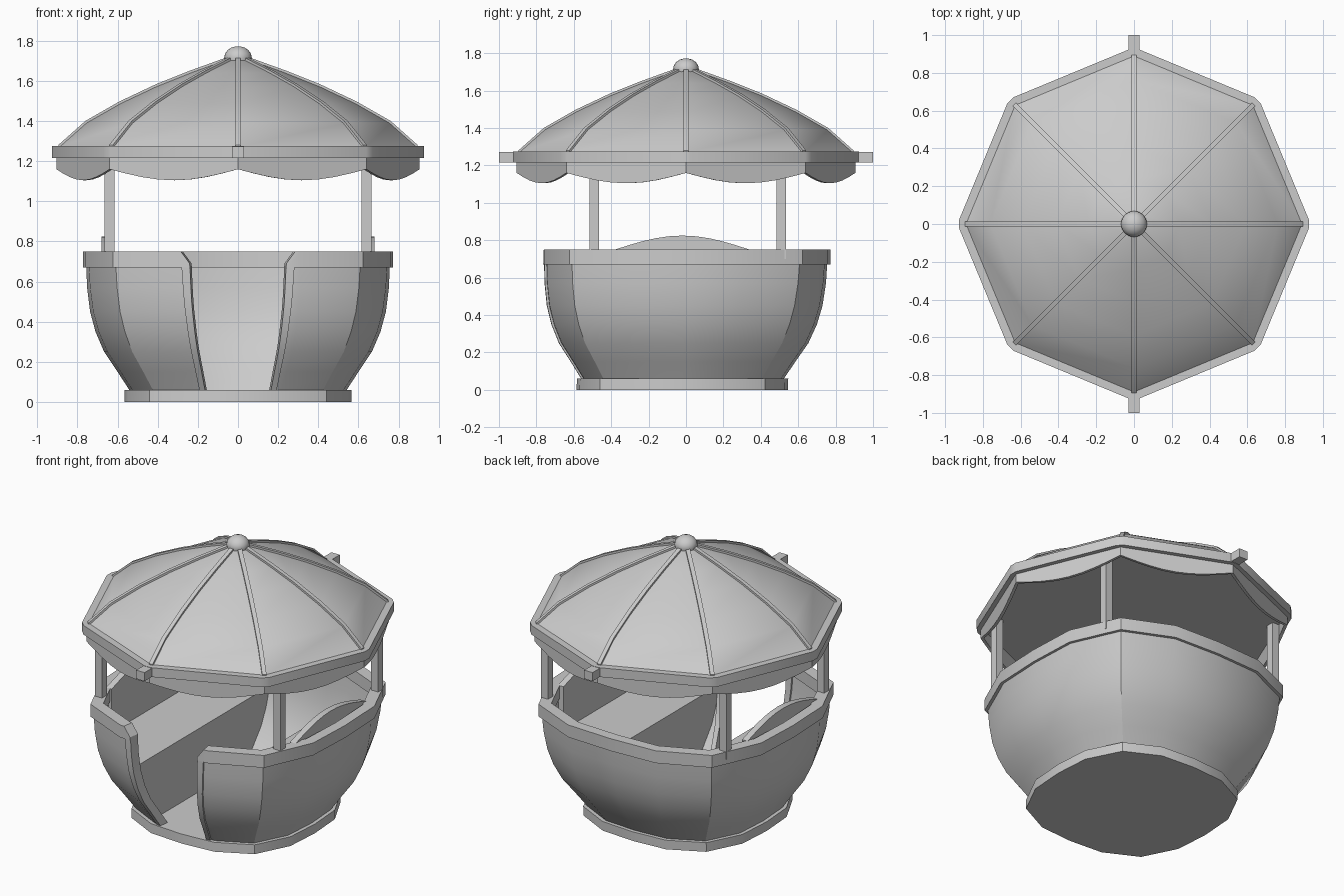
import bpy, bmesh, math
from mathutils import Vector

cube = bpy.data.objects.get("Cube")
if cube:
    bpy.data.objects.remove(cube, do_unlink=True)

grey = bpy.data.materials.new("plain_grey")
grey.use_nodes = True
COLOUR = (0.6, 0.6, 0.6, 1)
grey.diffuse_color = COLOUR
grey.node_tree.nodes["Principled BSDF"].inputs["Base Color"].default_value = COLOUR


def loft(name, rings, closed=False):
    """Skin a list of rings; cap the ends, or join last ring to first."""
    bm = bmesh.new()
    rows = [[bm.verts.new(p) for p in ring] for ring in rings]
    n = len(rows[0])
    pairs = list(zip(rows, rows[1:])) + ([(rows[-1], rows[0])] if closed else [])
    for a, b in pairs:
        for i in range(n):
            j = (i + 1) % n
            bm.faces.new((a[i], a[j], b[j], b[i]))
    if not closed:
        bm.faces.new(rows[0])
        bm.faces.new(rows[-1])
    bmesh.ops.recalc_face_normals(bm, faces=bm.faces)
    mesh = bpy.data.meshes.new(name)
    bm.to_mesh(mesh)
    bm.free()
    mesh.materials.append(grey)
    obj = bpy.data.objects.new(name, mesh)
    bpy.context.collection.objects.link(obj)
    return obj


def box(name, lo, hi):
    ring = lambda z: [(lo[0], lo[1], z), (hi[0], lo[1], z), (hi[0], hi[1], z), (lo[0], hi[1], z)]
    return loft(name, [ring(lo[2]), ring(hi[2])])


def activate(obj):
    bpy.ops.object.select_all(action='DESELECT')
    obj.select_set(True)
    bpy.context.view_layer.objects.active = obj


def cut(obj, tool, operation='DIFFERENCE'):
    activate(obj)
    mod = obj.modifiers.new("cut", 'BOOLEAN')
    mod.object, mod.operation, mod.solver = tool, operation, 'EXACT'
    bpy.ops.object.modifier_apply(modifier=mod.name)


def squircle(half, z, power=3.2, count=16):
    """Rounded-square ring; lower rings sit slightly further forward."""
    shift = -0.02 * (1 - min(z / 0.7, 1))
    ring = []
    for i in range(count):
        a = math.tau * i / count
        c, s = math.cos(a), math.sin(a)
        r = half / (abs(c) ** power + abs(s) ** power) ** (1 / power)
        ring.append((r * c, r * s + shift, z))
    return ring


def octagon(r, z):
    return [(r * math.cos(k * math.pi / 4), r * math.sin(k * math.pi / 4), z) for k in range(8)]


# Bowl-shaped cabin
BOWL = [(0.535, 0.05), (0.60, 0.15), (0.667, 0.25), (0.71, 0.35), (0.737, 0.45), (0.752, 0.57), (0.758, 0.72)]


def bowl_rings(offset):
    return [squircle(h + offset, z, 2.8 + 0.4 * z / 0.7) for h, z in BOWL]


def bowl_shell(name, outer, inner):
    return loft(name, bowl_rings(outer) + bowl_rings(inner)[::-1], closed=True)


def door_prism(name, extra):
    """Tapered doorway block, narrower towards the inside."""
    side = [(0.175, 0.0), (0.185, 0.10), (0.205, 0.30), (0.22, 0.50), (0.228, 0.69), (0.28, 0.76)]
    rings = []
    for y, flare in ((-0.95, 0.04), (-0.40, -0.04)):
        half = [(x + flare + extra * (0.6 + 0.5 * z), y, z) for x, z in side]
        rings.append(half + [(-x, y, z) for x, y, z in reversed(half)])
    return loft(name, rings)


door = door_prism("door_cutter", 0)
trim_zone = door_prism("trim_cutter", 0.045)
inside = loft("inside_cutter", bowl_rings(-0.03))

base = loft("base_plate", [squircle(0.565, 0, 2.8), squircle(0.565, 0.06, 2.8)])

shell = bowl_shell("cabin_shell", 0, -0.04)
cut(shell, door)

rim = loft("cabin_rim", [squircle(h, z) for h, z in
                         ((0.773, 0.67), (0.773, 0.75), (0.705, 0.75), (0.705, 0.67))], closed=True)
cut(rim, door)

trim = bowl_shell("door_trim", 0.012, -0.05)
cut(trim, trim_zone, 'INTERSECT')
cut(trim, door)

parts = [base, shell, rim, trim]

# Benches, backrests and posts on both sides
for side, s in (("left", 1), ("right", -1)):
    xs = sorted((s * 0.25, s * 0.9))
    bench = box(side + "_bench", (xs[0], -0.9, 0.055), (xs[1], 0.9, 0.47))
    cut(bench, inside, 'INTERSECT')
    arch = [(-0.38 + 0.072 * i, 0.75 + 0.075 * math.sin(math.pi * i / 10)) for i in range(11)]
    outline = [(-0.38, 0.46)] + arch + [(0.34, 0.46)]
    back = loft(side + "_backrest", [[(s * x, y, z) for y, z in outline] for x in (0.64, 0.68)])
    parts += [bench, back]
    for end, y in (("front", -0.49), ("back", 0.51)):
        parts.append(box(f"{side}_{end}_post", (s * 0.64 - 0.025, y - 0.025, 0.70),
                         (s * 0.64 + 0.025, y + 0.025, 1.24)))

# Canopy with flat ceiling
ROOF = [(0.895, 1.27), (0.76, 1.39), (0.59, 1.487), (0.41, 1.572), (0.24, 1.64), (0.06, 1.705)]
parts.append(loft("canopy", [octagon(0.895, 1.215)] + [octagon(r, z) for r, z in ROOF]))

# Raised ribs along the canopy ridges
for k in range(8):
    a = k * math.pi / 4
    out, across = Vector((math.cos(a), math.sin(a), 0)), Vector((-math.sin(a), math.cos(a), 0))
    rings = []
    for r, z in ROOF:
        mid = out * r + Vector((0, 0, z))
        rings.append([mid + across * w + Vector((0, 0, h))
                      for w, h in ((-0.013, -0.02), (0.013, -0.02), (0.013, 0.011), (-0.013, 0.011))])
    parts.append(loft(f"rib_{k + 1}", rings))

# Band around the canopy edge, with blunted corners


def band_ring(r, z):
    angles = [k * math.pi / 4 + d for k in range(8) for d in (-0.025, 0.025)]
    return [(r * math.cos(a), r * math.sin(a), z) for a in angles]


parts.append(loft("canopy_band", [band_ring(r, z) for r, z in
                                  ((0.926, 1.215), (0.926, 1.275), (0.87, 1.275), (0.87, 1.215))], closed=True))
for end, s in (("front", -1), ("back", 1)):
    ys = sorted((s * 0.88, s * 1.0))
    parts.append(box(end + "_beam_end", (-0.03, ys[0], 1.217), (0.03, ys[1], 1.273)))


# Scalloped valance
def valance_ring(r, top):
    corners = [Vector(p) for p in octagon(r, 0)]
    ring = []
    for k in range(8):
        for i in range(8):
            p = corners[k].lerp(corners[(k + 1) % 8], i / 8)
            p.z = 1.225 if top else 1.16 - 0.055 * math.sin(math.pi * i / 8)
            ring.append(p)
    return ring


parts.append(loft("valance", [valance_ring(0.905, True), valance_ring(0.905, False),
                              valance_ring(0.885, False), valance_ring(0.885, True)], closed=True))

# Domed finial
dome = []
for i in range(6):
    a = math.radians(-20 + 20 * i)
    r = 0.069 * math.cos(a)
    dome.append([(r * math.cos(math.tau * j / 16), r * math.sin(math.tau * j / 16),
                  1.715 + 0.058 * math.sin(a)) for j in range(16)])
parts.append(loft("finial", dome))

# Tidy up and shade
for tool in (door, trim_zone, inside):
    bpy.data.objects.remove(tool, do_unlink=True)
for obj in parts:
    activate(obj)
    bpy.ops.object.shade_smooth_by_angle(angle=math.radians(30))
